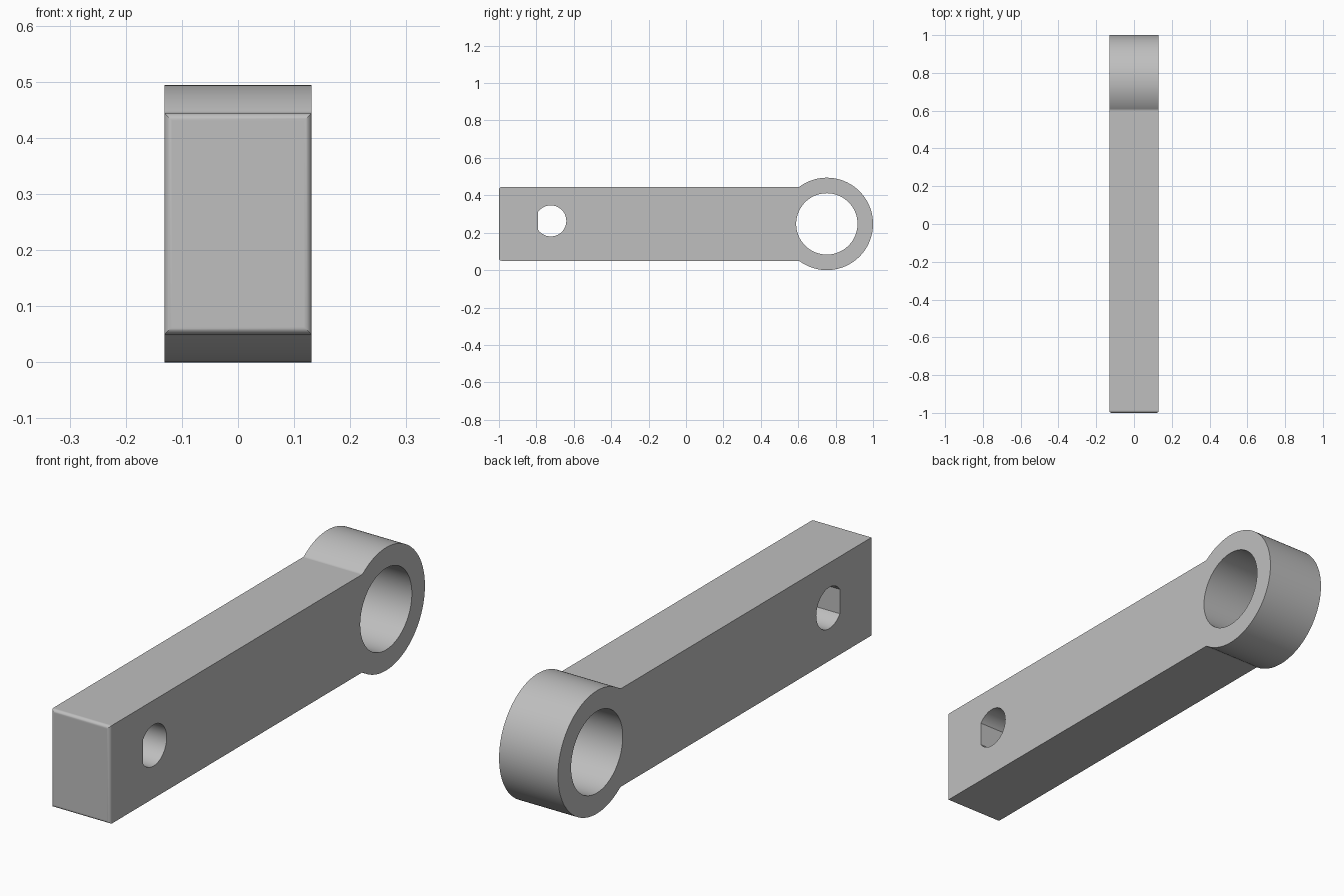
import bpy, bmesh
from math import sin, cos, pi, asin, acos

cube = bpy.data.objects.get("Cube")
if cube:
    bpy.data.objects.remove(cube, do_unlink=True)

HALF_W = 0.131              # half thickness along x
MID_Z = 0.247               # height of the long axis
EYE_Y, EYE_R = 0.753, 0.247
BAR_H = 0.197               # half height of the bar
FRONT_FILLET, SIDE_FILLET = 0.045, 0.019

metal = bpy.data.materials.new("grey_metal")
metal.use_nodes = True
grey = (0.52, 0.52, 0.52, 1)
metal.diffuse_color = grey
metal.node_tree.nodes["Principled BSDF"].inputs["Base Color"].default_value = grey


def arc(y, z, r, start, end, n):
    steps = [start + (end - start) * i / n for i in range(n + 1)]
    return [(y + r * cos(a), z + r * sin(a)) for a in steps]


def extrude_profile(name, points, half):
    """Prism along x from a (y, z) outline."""
    bm = bmesh.new()
    face = bm.faces.new([bm.verts.new((-half, y, z)) for y, z in points])
    moved = bmesh.ops.extrude_face_region(bm, geom=[face])["geom"]
    verts = [v for v in moved if isinstance(v, bmesh.types.BMVert)]
    bmesh.ops.translate(bm, verts=verts, vec=(2 * half, 0, 0))
    bmesh.ops.recalc_face_normals(bm, faces=bm.faces)
    mesh = bpy.data.meshes.new(name)
    bm.to_mesh(mesh)
    bm.free()
    obj = bpy.data.objects.new(name, mesh)
    bpy.context.collection.objects.link(obj)
    mesh.materials.append(metal)
    return obj


# Lever body: straight bar flowing into a round eye
join = pi - asin(BAR_H / EYE_R)
outline = [(-1, MID_Z + BAR_H), (-1, MID_Z - BAR_H)]
outline += arc(EYE_Y, MID_Z, EYE_R, -join, join, 96)
lever = extrude_profile("lever_arm", outline, HALF_W)

# Rounded rims, with a larger rounding around the front end
mesh = lever.data
weights = mesh.attributes.new("bevel_weight_edge", "FLOAT", "EDGE")
for edge in mesh.edges:
    a, b = (mesh.vertices[i].co for i in edge.vertices)
    if max(a.y, b.y) < -0.99:
        weights.data[edge.index].value = 1
    elif abs(a.x - b.x) < 0.01:
        weights.data[edge.index].value = 0
    else:
        weights.data[edge.index].value = SIDE_FILLET / FRONT_FILLET
bevel = lever.modifiers.new("rounded_edges", "BEVEL")
bevel.limit_method = "WEIGHT"
bevel.width = FRONT_FILLET
bevel.segments = 6

# Bore through the eye and flat-sided shaft hole through the bar
bore = extrude_profile("bore_cutter", arc(EYE_Y, MID_Z, 0.164, 0, 2 * pi, 96)[:-1], 0.3)
flat = acos(-0.067 / 0.083)
shaft = extrude_profile("shaft_cutter", arc(-0.723, 0.263, 0.083, -flat, flat, 48), 0.3)
for cutter in (bore, shaft):
    cutter.hide_render = True
    cut = lever.modifiers.new(cutter.name, "BOOLEAN")
    cut.operation = "DIFFERENCE"
    cut.solver = "EXACT"
    cut.object = cutter

# Apply the shaping, then shade smoothly with clean flat faces
bpy.ops.object.select_all(action="DESELECT")
lever.select_set(True)
bpy.context.view_layer.objects.active = lever
for name in [m.name for m in lever.modifiers]:
    bpy.ops.object.modifier_apply(modifier=name)
for cutter in (bore, shaft):
    bpy.data.objects.remove(cutter, do_unlink=True)
bpy.ops.object.shade_smooth_by_angle(angle=pi / 6)
normals = lever.modifiers.new("clean_normals", "WEIGHTED_NORMAL")
normals.keep_sharp = True
